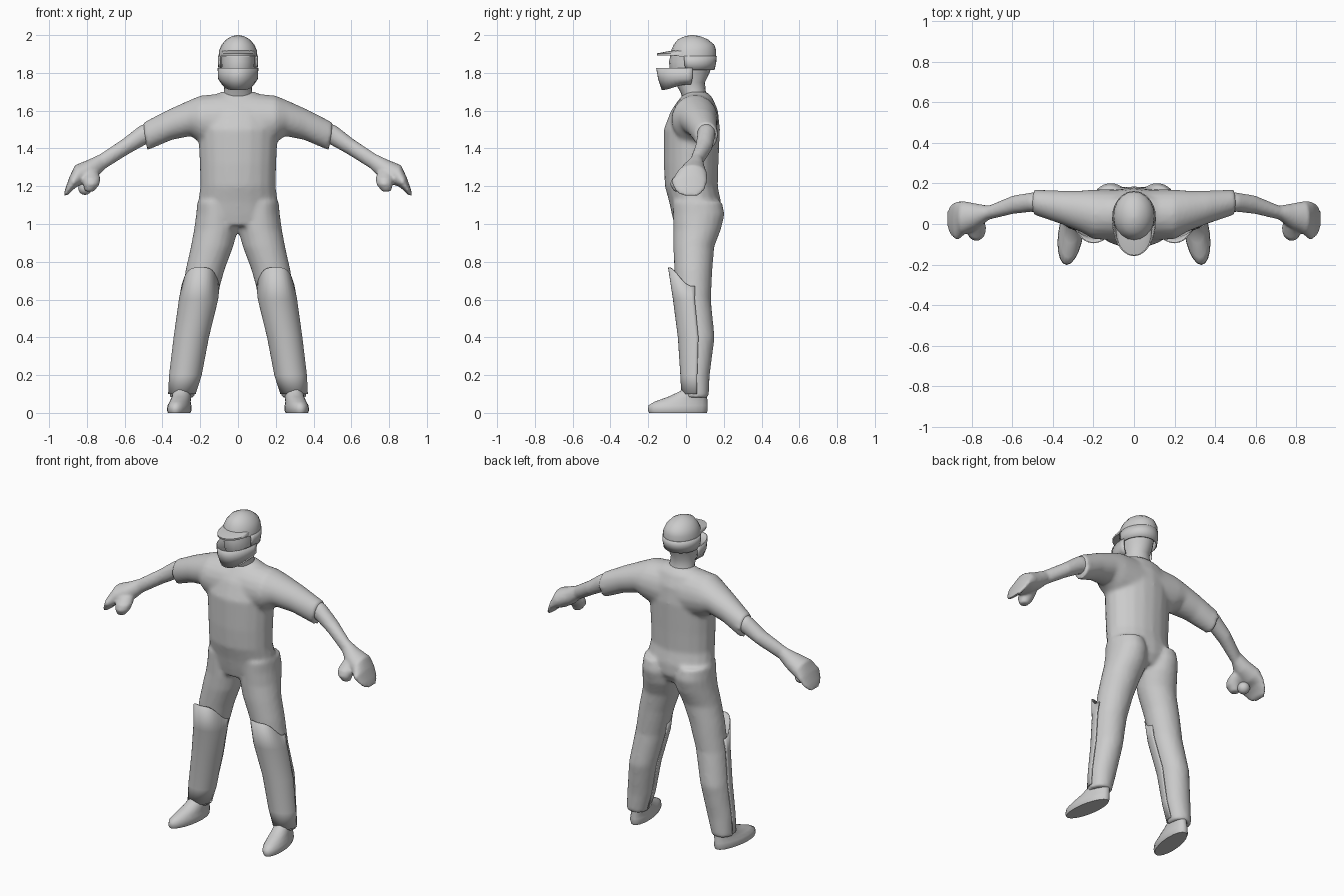
import bpy, bmesh, math
from mathutils import Vector

grey = bpy.data.materials.new("plain_grey")
grey.diffuse_color = (0.6, 0.6, 0.6, 1)


def flip(sections):
    return [(-a, az, -b, bz, y0, y1) for a, az, b, bz, y0, y1 in sections]


def level(rows):
    """Centred level sections from (z, half width, y front, y back)."""
    return [(w, z, -w, z, y0, y1) for z, w, y0, y1 in rows]


def loft(bm, sections, n=20, arc=None, drop=(0, 0)):
    """Skin ellipses; each spans (xa,za)-(xb,zb) and y0-y1. arc leaves it open."""
    rows = []
    for i, (xa, za, xb, zb, y0, y1) in enumerate(sections):
        c = Vector(((xa + xb) / 2, (y0 + y1) / 2, (za + zb) / 2))
        u = Vector(((xa - xb) / 2, 0, (za - zb) / 2))
        v = Vector((0, (y1 - y0) / 2, 0))
        row = []
        for k in range(n + 1 if arc else n):
            t = arc[0] + (arc[1] - arc[0]) * k / n if arc else 2 * math.pi * k / n
            p = c + u * math.cos(t) + v * math.sin(t)
            if i == 0:
                p.z += drop[0] * math.cos(t) ** 4
            if i == len(sections) - 1:
                p.z += drop[1] * math.cos(t) ** 4
            row.append(bm.verts.new(p))
        rows.append(row)
    for r, s in zip(rows, rows[1:]):
        for k in range(n if not arc else len(r) - 1):
            j = (k + 1) % len(r)
            bm.faces.new((r[k], r[j], s[j], s[k]))
    if not arc:
        bm.faces.new(rows[0])
        bm.faces.new(rows[-1])


def build(name, parts, blend=0, smooth=4, shell=0, shear=0, **kw):
    bm = bmesh.new()
    for p in parts:
        loft(bm, p, **kw)
    for v in bm.verts:
        v.co.x -= shear * v.co.y
    bmesh.ops.recalc_face_normals(bm, faces=bm.faces)
    me = bpy.data.meshes.new(name)
    bm.to_mesh(me)
    bm.free()
    me.materials.append(grey)
    for f in me.polygons:
        f.use_smooth = True
    me.set_sharp_from_angle(angle=math.radians(50))
    ob = bpy.data.objects.new(name, me)
    bpy.context.collection.objects.link(ob)
    if shell:
        m = ob.modifiers.new("shell", 'SOLIDIFY')
        m.thickness = shell
        m.offset = 0
    if blend:
        m = ob.modifiers.new("blend", 'REMESH')
        m.mode = 'VOXEL'
        m.voxel_size = blend
        m.use_smooth_shade = True
        m = ob.modifiers.new("soften", 'SMOOTH')
        m.iterations = smooth
    return ob


# Clothing: torso, trouser legs and sleeves blended together
torso = level([(0.99, 0.19, -0.06, 0.15), (1.05, 0.216, -0.075, 0.185),
               (1.12, 0.21, -0.09, 0.185), (1.2, 0.2, -0.112, 0.168),
               (1.32, 0.203, -0.118, 0.172), (1.5, 0.212, -0.118, 0.18),
               (1.6, 0.2, -0.08, 0.17), (1.67, 0.15, -0.03, 0.14),
               (1.7, 0.09, 0.0, 0.11)])
leg = [(0.215, 1.12, 0.02, 1.12, -0.07, 0.19), (0.222, 1.05, 0.005, 1.05, -0.07, 0.205),
       (0.233, 0.97, 0.0, 0.97, -0.068, 0.185), (0.25, 0.88, 0.025, 0.88, -0.068, 0.15),
       (0.277, 0.76, 0.07, 0.76, -0.062, 0.14), (0.302, 0.6, 0.115, 0.6, -0.052, 0.132),
       (0.333, 0.4, 0.162, 0.4, -0.03, 0.152), (0.357, 0.2, 0.2, 0.2, -0.02, 0.126),
       (0.362, 0.08, 0.232, 0.08, -0.015, 0.12)]
sleeve = [(0.0, 1.695, 0.0, 1.4, -0.08, 0.17), (0.1, 1.69, 0.1, 1.4, -0.08, 0.17),
          (0.2, 1.68, 0.2, 1.43, -0.075, 0.17), (0.27, 1.65, 0.25, 1.465, -0.04, 0.165),
          (0.37, 1.605, 0.35, 1.445, 0.0, 0.165), (0.505, 1.535, 0.48, 1.39, 0.045, 0.17)]
build("clothing", [torso, leg, flip(leg), sleeve, flip(sleeve)], blend=0.012, smooth=6)

# Bare arms with cupped mitten hands
forearm = [(0.46, 1.545, 0.43, 1.43, 0.055, 0.16), (0.52, 1.52, 0.49, 1.42, 0.06, 0.155),
           (0.61, 1.45, 0.58, 1.37, 0.05, 0.14), (0.73, 1.37, 0.7, 1.295, 0.022, 0.09),
           (0.8, 1.337, 0.745, 1.25, -0.02, 0.1), (0.863, 1.312, 0.81, 1.21, -0.05, 0.112),
           (0.892, 1.25, 0.848, 1.2, -0.08, 0.112), (0.915, 1.185, 0.875, 1.18, -0.06, 0.1),
           (0.923, 1.15, 0.898, 1.155, -0.03, 0.075)]
thumb = [(0.82, 1.28, 0.74, 1.28, -0.03, 0.06), (0.825, 1.24, 0.728, 1.24, -0.075, 0.03),
         (0.82, 1.21, 0.733, 1.21, -0.085, 0.005), (0.81, 1.172, 0.762, 1.172, -0.065, -0.015)]
for side, f in (("left", lambda s: s), ("right", flip)):
    build(side + "_arm", [f(forearm), f(thumb)], blend=0.009, smooth=3)

# Ball held under one palm
bpy.ops.mesh.primitive_uv_sphere_add(segments=20, ring_count=12, radius=0.036,
                                     location=(-0.81, 0.01, 1.19))
ball = bpy.context.object
ball.name = "ball"
ball.data.materials.append(grey)
bpy.ops.object.shade_smooth()

# Shin guards and shoes
guard = [(0.297, 0.77, 0.1, 0.77, -0.092, 0.16), (0.31, 0.6, 0.108, 0.6, -0.066, 0.138),
         (0.338, 0.4, 0.157, 0.4, -0.04, 0.152), (0.362, 0.2, 0.195, 0.2, -0.027, 0.13),
         (0.367, 0.1, 0.227, 0.1, -0.022, 0.124)]
shoe = [(0.362, 0.0, 0.25, 0.0, -0.195, 0.11), (0.368, 0.015, 0.243, 0.015, -0.202, 0.115),
        (0.364, 0.04, 0.245, 0.04, -0.198, 0.115), (0.355, 0.06, 0.25, 0.06, -0.165, 0.113),
        (0.35, 0.085, 0.25, 0.085, -0.095, 0.112), (0.347, 0.115, 0.25, 0.115, -0.03, 0.11),
        (0.345, 0.15, 0.25, 0.15, -0.01, 0.108)]
for side, f, s in (("left", lambda s: s, 1), ("right", flip, -1)):
    build(side + "_shin_guard", [f(guard)], shell=0.006, drop=(-0.1, 0),
          arc=(math.pi - 0.1, 2 * math.pi + 0.1))
    build(side + "_shoe", [f(shoe)], shear=0.13 * s)

# Head and neck
build("head", [level([(1.64, 0.085, -0.01, 0.12), (1.7, 0.075, -0.03, 0.105),
                      (1.75, 0.072, -0.06, 0.1), (1.8, 0.085, -0.085, 0.125),
                      (1.86, 0.09, -0.09, 0.14), (1.92, 0.09, -0.075, 0.145)])])

# Helmet crown, ear band and brim
build("helmet", [level([(1.885, 0.103, -0.085, 0.16), (1.92, 0.1, -0.078, 0.16),
                        (1.95, 0.086, -0.065, 0.149), (1.978, 0.062, -0.042, 0.115),
                        (1.994, 0.032, -0.005, 0.075), (2.0, 0.008, 0.025, 0.042)])])
build("helmet_ear_band", [level([(1.89, 0.103, -0.085, 0.16), (1.855, 0.104, -0.08, 0.157),
                                 (1.815, 0.1, -0.07, 0.148)])],
      shell=0.006, arc=(-0.4, math.pi + 0.4))
build("helmet_brim", [level([(1.892, 0.09, -0.153, 0.1), (1.903, 0.09, -0.155, 0.1),
                             (1.918, 0.088, -0.075, 0.1)])])

# Jaw mask standing off the face
build("face_mask", [level([(1.826, 0.105, -0.155, 0.19), (1.77, 0.103, -0.145, 0.18),
                           (1.71, 0.083, -0.125, 0.15)])],
      shell=0.006, drop=(0, 0.03), arc=(math.pi - 0.1, 2 * math.pi + 0.1))
